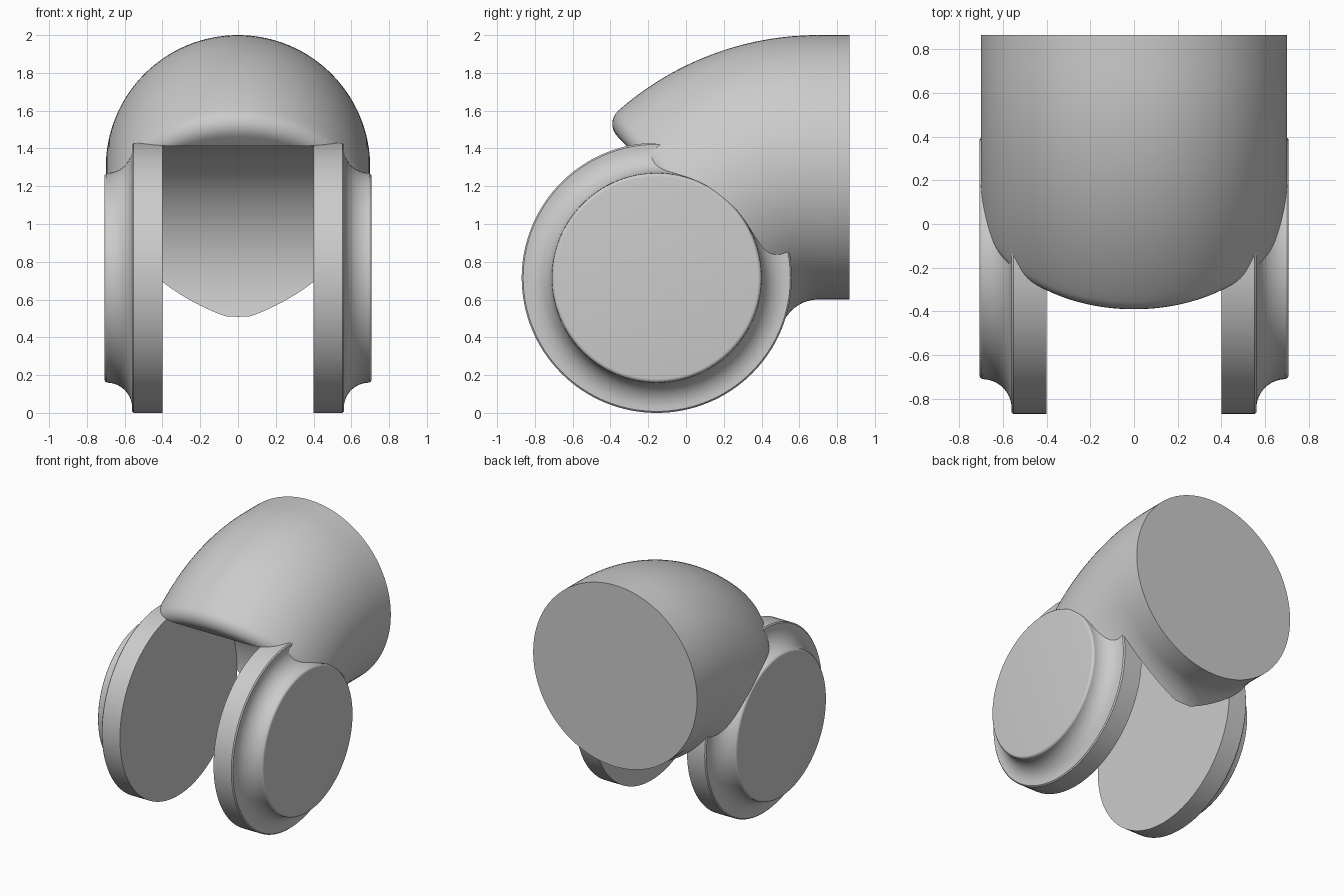
import bpy, bmesh
from math import sin, cos, pi, radians

old = bpy.data.objects.get("Cube")
if old:
    bpy.data.objects.remove(old, do_unlink=True)

grey = bpy.data.materials.new("plain grey")
grey.use_nodes = True
colour = (0.6, 0.6, 0.6, 1)
grey.diffuse_color = colour
grey.node_tree.nodes["Principled BSDF"].inputs["Base Color"].default_value = colour

AXIS_Y, AXIS_Z, DISC_R = -0.155, 0.715, 0.715   # hinge axis and disc radius
BEND_Y, BEND_Z, BEND_R = 0.7, 0.4, 0.9          # centre and radius of the elbow
TUBE_R, BACK_Y = 0.7, 0.865


def loft(name, rings, start, end):
    """Skin a list of rings of points and close both ends with fans."""
    bm = bmesh.new()
    loops = [[bm.verts.new(p) for p in ring] for ring in rings]
    n = len(loops[0])
    for a, b in zip(loops, loops[1:]):
        for i in range(n):
            j = (i + 1) % n
            bm.faces.new((a[i], a[j], b[j], b[i]))
    for loop, centre in ((loops[0], start), (loops[-1], end)):
        c = bm.verts.new(centre)
        for i in range(n):
            bm.faces.new((loop[i], loop[(i + 1) % n], c))
    bmesh.ops.recalc_face_normals(bm, faces=bm.faces)
    mesh = bpy.data.meshes.new(name)
    bm.to_mesh(mesh)
    bm.free()
    mesh.materials.append(grey)
    obj = bpy.data.objects.new(name, mesh)
    bpy.context.collection.objects.link(obj)
    return obj


def smooth(obj):
    bpy.ops.object.select_all(action='DESELECT')
    obj.select_set(True)
    bpy.context.view_layer.objects.active = obj
    bpy.ops.object.shade_smooth_by_angle(angle=radians(30))


def turned(name, profile, n=128):
    """Turn (x, radius) points around the hinge axis."""
    rings = [[(x, AXIS_Y + r * cos(2 * pi * i / n), AXIS_Z + r * sin(2 * pi * i / n))
              for i in range(n)] for x, r in profile]
    return loft(name, rings, (profile[0][0], AXIS_Y, AXIS_Z),
                (profile[-1][0], AXIS_Y, AXIS_Z))


# Elbow tube: straight back end, bend, then a lip rounded along its top
SEG, STEPS, LIP_STEPS, LIP = 128, 24, 8, 0.1


def tube_ring(t, lip_angle=0.0):
    ring = []
    for i in range(SEG):
        c, s = cos(2 * pi * i / SEG), sin(2 * pi * i / SEG)
        top, low = max(0, c), max(0, -c)
        r = TUBE_R - LIP * top * (1 - cos(lip_angle))
        bend = radians(45 + 12 * low ** 3) * t
        d = BEND_R + r * c
        ring.append((r * s, BEND_Y - d * sin(bend), BEND_Z + d * cos(bend)))
    return ring


lip_start = 1 - LIP / (BEND_R + TUBE_R) / radians(45)
rings = [[(x, BACK_Y, z) for x, y, z in tube_ring(0)]]
rings += [tube_ring(lip_start * k / STEPS) for k in range(STEPS + 1)]
for k in range(1, LIP_STEPS + 1):
    a = pi / 2 * k / LIP_STEPS
    rings.append(tube_ring(lip_start + (1 - lip_start) * sin(a), a))
h = BEND_R * sin(pi / 4)
tube = loft("elbow_tube", rings, (0, BACK_Y, BEND_Z + BEND_R),
            (0, BEND_Y - h, BEND_Z + h))

# Round clearance between the two hinge discs
cutter = turned("clearance_cutter", [(-0.403, DISC_R), (0.403, DISC_R)])
cut = tube.modifiers.new("clearance", 'BOOLEAN')
cut.object, cut.operation, cut.solver = cutter, 'DIFFERENCE', 'EXACT'
bpy.context.view_layer.objects.active = tube
bpy.ops.object.modifier_apply(modifier=cut.name)
bpy.data.objects.remove(cutter, do_unlink=True)
smooth(tube)

# Hinge discs: flat rim, hollow fillet, softly rounded cap
COVE, SOFT = 0.135, 0.02
profile = [(0.4, DISC_R), (0.552, DISC_R), (0.56, DISC_R - 0.008)]
for k in range(17):
    a = pi / 2 * k / 16
    profile.append((0.56 + COVE * (1 - cos(a)), 0.69 - COVE * sin(a)))
for k in range(1, 7):
    a = pi / 2 * k / 6
    profile.append((0.688 + SOFT * sin(a), 0.69 - COVE - SOFT * (1 - cos(a))))
for name, side in (("left_hinge_disc", 1), ("right_hinge_disc", -1)):
    smooth(turned(name, [(side * x, r) for x, r in profile]))
